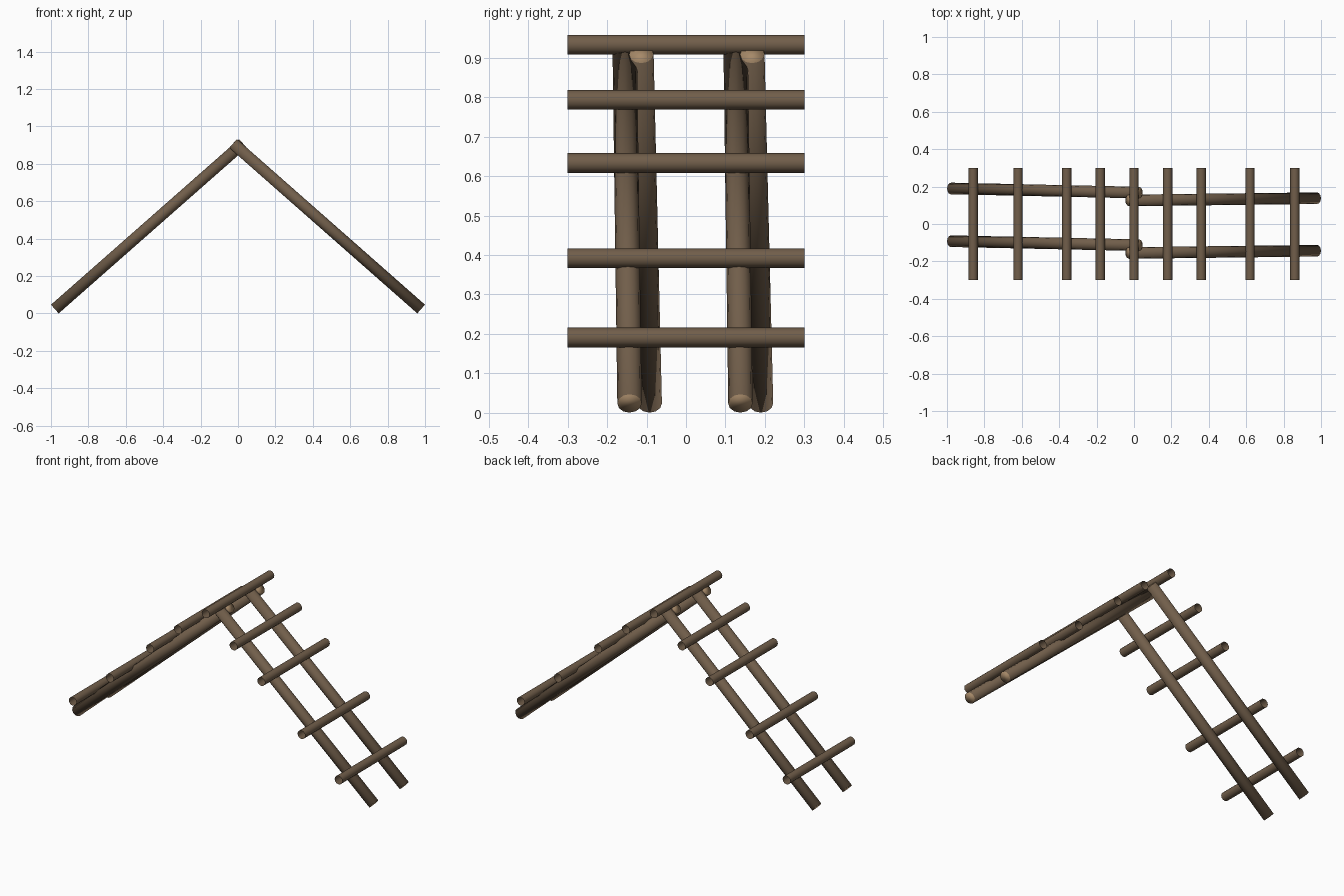
import bpy, bmesh
from mathutils import Vector

if "Cube" in bpy.data.objects:
    bpy.data.objects.remove(bpy.data.objects["Cube"])

def material(name, rgb):
    m = bpy.data.materials.new(name)
    m.diffuse_color = (*rgb, 1.0)
    m.use_nodes = True
    m.node_tree.nodes["Principled BSDF"].inputs["Base Color"].default_value = m.diffuse_color
    return m

BARK = material("brown bark", (0.165, 0.112, 0.069))
CUT = material("pale cut wood", (0.38, 0.25, 0.14))

def log(name, start, end, radius, capped, sides=12):
    """Round log between two points; open tube unless capped."""
    a, b = Vector(start), Vector(end)
    axis = b - a
    bm = bmesh.new()
    bmesh.ops.create_cone(bm, cap_ends=capped, segments=sides,
                          radius1=radius, radius2=radius, depth=axis.length)
    for f in bm.faces:
        f.smooth = True
        f.material_index = 1 if len(f.verts) > 4 else 0
    me = bpy.data.meshes.new(name)
    bm.to_mesh(me)
    bm.free()
    me.materials.append(BARK)
    me.materials.append(CUT)
    ob = bpy.data.objects.new(name, me)
    ob.location = (a + b) / 2
    ob.rotation_mode = 'QUATERNION'
    ob.rotation_quaternion = axis.to_track_quat('Z', 'Y')
    bpy.context.collection.objects.link(ob)
    return ob

# Sloping poles: side, y at foot, y at ridge (each pair slightly skewed)
for label, side, y_foot, y_top in (("right_front", 1, -0.143, -0.155),
                                   ("right_back", 1, 0.138, 0.126),
                                   ("left_front", -1, -0.092, -0.113),
                                   ("left_back", -1, 0.190, 0.168)):
    log(label + "_pole", (side * 0.979, y_foot, 0.024),
        (-side * 0.026, y_top, 0.909), 0.031, True)

# Hollow rungs lying across the poles, mirrored left and right
log("ridge_rung", (0, -0.3, 0.933), (0, 0.3, 0.933), 0.0248, False)
for i, (x, z) in enumerate(((0.86, 0.191), (0.62, 0.392), (0.36, 0.633), (0.18, 0.793))):
    for label, side in (("right", 1), ("left", -1)):
        log(f"{label}_rung_{i + 1}", (side * x, -0.3, z), (side * x, 0.3, z), 0.0248, False)
